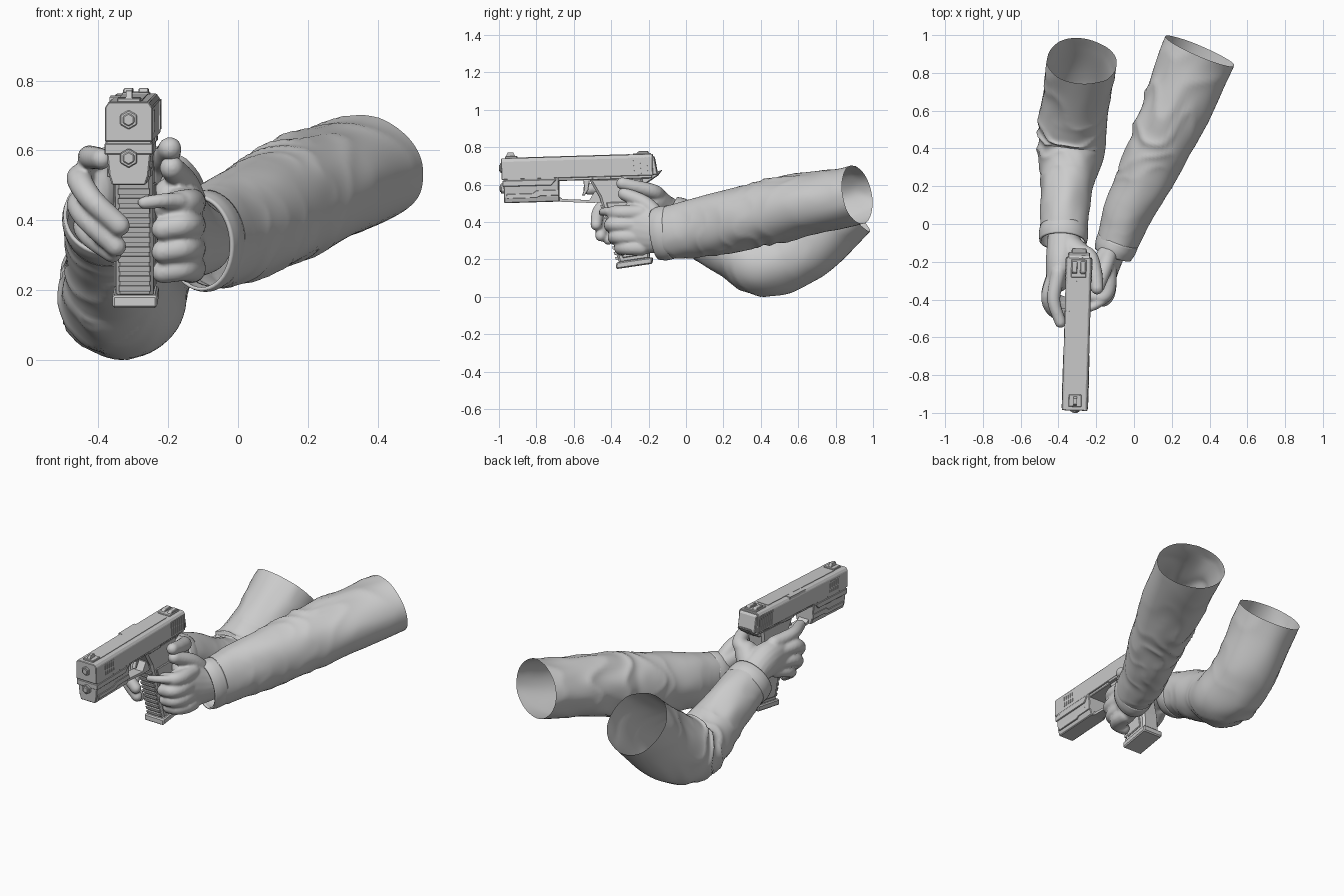
import bpy, bmesh, math
from mathutils import Vector, Matrix, noise

if bpy.data.objects.get("Cube"):
    bpy.data.objects.remove(bpy.data.objects["Cube"])

GREY = (0.6, 0.6, 0.6, 1)
grey = bpy.data.materials.new("plain grey")
grey.use_nodes = True
grey.diffuse_color = GREY
grey.node_tree.nodes["Principled BSDF"].inputs["Base Color"].default_value = GREY

# The pistol is drawn around x = 0, then placed with a slight yaw and pitch
PIVOT = Vector((0, -0.58, 0.65))
AIM = (Matrix.Translation(PIVOT + Vector((-0.302, 0, 0))) @ Matrix.Rotation(-0.028, 4, "Z")
       @ Matrix.Rotation(0.03, 4, "X") @ Matrix.Translation(-PIVOT))


def finish(bm, name, smooth=None):
    bmesh.ops.recalc_face_normals(bm, faces=bm.faces)
    mesh = bpy.data.meshes.new(name)
    bm.to_mesh(mesh)
    bm.free()
    obj = bpy.data.objects.new(name, mesh)
    bpy.context.collection.objects.link(obj)
    mesh.materials.append(grey)
    if smooth:
        bpy.ops.object.select_all(action="DESELECT")
        obj.select_set(True)
        bpy.context.view_layer.objects.active = obj
        bpy.ops.object.shade_smooth_by_angle(angle=math.radians(smooth))
    return obj


def extrude(name, points, vector, bevel=0.0):
    """Solid made by sweeping a flat outline along a vector."""
    bm = bmesh.new()
    face = bm.faces.new([bm.verts.new(p) for p in points])
    new = bmesh.ops.extrude_face_region(bm, geom=[face])["geom"]
    bmesh.ops.translate(bm, vec=vector, verts=[v for v in new if isinstance(v, bmesh.types.BMVert)])
    bm.transform(AIM)
    obj = finish(bm, name)
    if bevel:
        mod = obj.modifiers.new("bevel", "BEVEL")
        mod.width, mod.segments = bevel, 1
    return obj


def side(name, yz, half, bevel=0.0, x=0.0):
    return extrude(name, [(x - half, y, z) for y, z in yz], (2 * half, 0, 0), bevel)


def box(name, y0, y1, z0, z1, half, bevel=0.0, x=0.0):
    return side(name, [(y0, z0), (y1, z0), (y1, z1), (y0, z1)], half, bevel, x)


def section(name, half_xz, y0, y1, bevel=0.0):
    ring = half_xz + [(-x, z) for x, z in reversed(half_xz)]
    return extrude(name, [(x, y0, z) for x, z in ring], (0, y1 - y0, 0), bevel)


def loft(bm, path, rings, segments, fold=None, capped=False):
    """Tube through (x, y, z, side radius, upright radius) points, Catmull-Rom smoothed."""
    p = [Vector(q) for q in path]
    p = [2 * p[0] - p[1]] + p + [2 * p[-1] - p[-2]]
    spans, samples = len(path) - 1, []
    for i in range(rings + 1):
        s = min(i / rings * spans, spans - 1e-6)
        k, u = int(s), s - int(s)
        a, b, c, d = p[k:k + 4]
        pos = 0.5 * (2 * b + (c - a) * u + (2 * a - 5 * b + 4 * c - d) * u * u
                     + (3 * b - a - 3 * c + d) * u ** 3)
        tan = (c - a) + (2 * a - 5 * b + 4 * c - d) * 2 * u + (3 * b - a - 3 * c + d) * 3 * u * u
        samples.append((Vector(pos[:3]), Vector(tan[:3]).normalized(), pos[3], pos[4], i / rings))
    if capped:
        def dome(sample, sign):
            pos, tan, ra, rb, t = sample
            return [(pos + tan * sign * min(ra, rb) * math.sin(g), tan,
                     ra * math.cos(g), rb * math.cos(g), t) for g in (0.4, 0.8, 1.2, 1.5)]
        samples = dome(samples[0], -1)[::-1] + samples + dome(samples[-1], 1)
    loops = []
    for pos, tan, ra, rb, t in samples:
        out = tan.cross(Vector((0, 0, 1))).normalized()
        up = out.cross(tan)
        loop = []
        for j in range(segments):
            g = math.tau * j / segments
            k = 1 + (fold(t, g) if fold else 0)
            loop.append(bm.verts.new(pos + k * (out * ra * math.cos(g) + up * rb * math.sin(g))))
        loops.append(loop)
    for m, n in zip(loops, loops[1:]):
        for j in range(segments):
            h = (j + 1) % segments
            bm.faces.new((m[j], m[h], n[h], n[j]))
    if capped:
        bm.faces.new(loops[0][::-1])
        bm.faces.new(loops[-1])


# Sleeves: open cloth tubes with diagonal folds gathered at the elbow and upper arm
def cloth(seed, centre):
    def fold(t, g):
        drift = noise.noise(Vector((math.cos(g) * 1.3, math.sin(g) * 1.3, t * 6 + seed)))
        gather = 0.45 + math.exp(-((t - centre) / 0.2) ** 2)
        ridge = 1 - 2 * abs(math.sin(22 * t + 1.2 * math.sin(g + seed) + 3.5 * drift)) ** 0.8
        return (0.035 * ridge * gather * (0.55 + 0.45 * math.sin(g + seed * 2 + 4 * t))
                + 0.06 * drift) * min(1, 0.3 + 4 * t)
    return fold


def sleeve(name, path, seed, centre):
    bm = bmesh.new()
    loft(bm, path, 100, 56, cloth(seed, centre))
    finish(bm, name + "_sleeve", 60)
    # turned cuff at the wrist
    a, b = Vector(path[0]), Vector(path[1])
    step = (b - a) * (0.07 / (b - a).to_3d().length)
    bm = bmesh.new()
    cuff = [a - step * 0.15, a + step * 0.4, a + step]
    loft(bm, [(*q[:3], q[3] * k, q[4] * k) for q, k in zip(cuff, (1.0, 1.04, 1.0))], 8, 48)
    obj = finish(bm, name + "_cuff", 60)
    mod = obj.modifiers.new("thickness", "SOLIDIFY")
    mod.thickness = 0.01


sleeve("right", [(-0.375, -0.085, 0.415, 0.125, 0.125), (-0.365, 0.08, 0.345, 0.13, 0.138),
                 (-0.352, 0.25, 0.245, 0.147, 0.152), (-0.335, 0.41, 0.182, 0.183, 0.182),
                 (-0.312, 0.61, 0.265, 0.182, 0.192), (-0.276, 0.86, 0.487, 0.185, 0.187)], 1.3, 0.6)
sleeve("left", [(-0.108, -0.15, 0.335, 0.103, 0.138), (-0.035, 0.05, 0.365, 0.132, 0.155),
                (0.07, 0.27, 0.415, 0.153, 0.172), (0.18, 0.52, 0.47, 0.175, 0.172),
                (0.35, 0.915, 0.545, 0.202, 0.155)], 4.1, 0.7)


# Hands: palm and fingers merged into one smooth skin
def hand(name, palms, fingers):
    bm = bmesh.new()
    for path in palms:
        loft(bm, path, 16, 20, capped=True)
    for r, path in fingers:
        sizes = [r * (1.1 - 0.25 * i / (len(path) - 1)) for i in range(len(path))]
        loft(bm, [(*q, s, s) for q, s in zip(path, sizes)], 16, 14, capped=True)
    obj = finish(bm, name)
    mod = obj.modifiers.new("skin", "REMESH")
    mod.mode, mod.voxel_size, mod.use_smooth_shade = "VOXEL", 0.007, True
    mod = obj.modifiers.new("soften", "SMOOTH")
    mod.factor, mod.iterations = 0.5, 6


hand("right_hand",
     [[(-0.375, 0.0, 0.39, 0.08, 0.08), (-0.37, -0.1, 0.45, 0.09, 0.085),
       (-0.385, -0.2, 0.485, 0.083, 0.1), (-0.405, -0.3, 0.49, 0.062, 0.105)],
      [(-0.36, -0.1, 0.46, 0.065, 0.07), (-0.285, -0.165, 0.52, 0.065, 0.07)]],
     [(0.036, [(-0.4, -0.26, 0.57), (-0.425, -0.4, 0.58), (-0.39, -0.52, 0.575)]),
      (0.037, [(-0.42, -0.27, 0.52), (-0.455, -0.39, 0.52), (-0.42, -0.465, 0.46), (-0.34, -0.48, 0.385)]),
      (0.036, [(-0.42, -0.26, 0.46), (-0.455, -0.37, 0.445), (-0.425, -0.44, 0.395), (-0.35, -0.455, 0.325)]),
      (0.033, [(-0.41, -0.25, 0.41), (-0.44, -0.33, 0.385), (-0.42, -0.39, 0.35), (-0.36, -0.415, 0.305)]),
      (0.04, [(-0.31, -0.14, 0.53), (-0.235, -0.17, 0.56), (-0.205, -0.26, 0.585), (-0.195, -0.34, 0.605)])])
hand("left_hand",
     [[(-0.09, -0.08, 0.34, 0.075, 0.095), (-0.13, -0.18, 0.35, 0.072, 0.12),
       (-0.16, -0.26, 0.365, 0.072, 0.135), (-0.17, -0.34, 0.355, 0.062, 0.13)],
      [(-0.14, -0.16, 0.42, 0.055, 0.06), (-0.195, -0.26, 0.47, 0.05, 0.055)]],
     [(0.04, [(-0.135, -0.24, z), (-0.135, y + 0.05, z), (-0.16, y, z), (-0.215, y, z - 0.01)])
      for y, z in ((-0.385, 0.45), (-0.4, 0.385), (-0.38, 0.32), (-0.345, 0.262))]
     + [(0.042, [(-0.125, -0.14, 0.42), (-0.15, -0.22, 0.5), (-0.19, -0.33, 0.55)]),
        (0.022, [(-0.17, -0.41, 0.455), (-0.22, -0.44, 0.455), (-0.27, -0.45, 0.45)])])

# Slide: chamfered bar with slanted plates, grooves, port and sights
section("slide", [(0.068, 0.637), (0.068, 0.735), (0.057, 0.751)], -0.985, -0.175, 0.003)
side("slide_rear", [(-0.18, 0.64), (-0.15, 0.64), (-0.165, 0.735), (-0.18, 0.745)], 0.058, 0.004)
box("top_plate", -0.9, -0.3, 0.749, 0.754, 0.036)
box("barrel_hood", -0.6, -0.46, 0.715, 0.753, 0.03, x=-0.036)
for i in range(7):
    y = -0.3 + i * 0.018
    side("rear_serration", [(y, 0.65), (y + 0.009, 0.65), (y + 0.003, 0.735), (y - 0.006, 0.735)], 0.0715)
    if i < 5:
        y = -0.9 + i * 0.018
        side("front_serration", [(y, 0.66), (y + 0.009, 0.66), (y + 0.003, 0.725), (y - 0.006, 0.725)], 0.0705)
for x in (-0.022, 0.022):
    side("rear_sight", [(-0.27, 0.745), (-0.19, 0.745), (-0.2, 0.768), (-0.25, 0.768)], 0.014, 0.003, x)
box("rear_sight_base", -0.28, -0.185, 0.74, 0.757, 0.04, 0.003)
side("front_sight", [(-0.965, 0.75), (-0.905, 0.75), (-0.92, 0.782), (-0.95, 0.782)], 0.009)
box("front_sight_base", -0.965, -0.9, 0.745, 0.762, 0.034, 0.003)


# Hexagonal muzzle and guide rod at the front
def hexagon(name, z, r, y0, y1):
    ring = [(r * math.sin(math.tau * i / 6), y0, z + r * math.cos(math.tau * i / 6)) for i in range(6)]
    extrude(name, ring, (0, y1 - y0, 0), 0.003)


for name, z in (("muzzle", 0.7), ("guide_rod", 0.59)):
    hexagon(name + "_rim", z, 0.028, -0.992, -0.96)
    hexagon(name + "_core", z, 0.019, -0.998, -0.96)

# Frame: tapered dust cover with stepped side panels, guard, trigger
section("dust_cover", [(0.048, 0.512), (0.057, 0.54), (0.068, 0.645)], -0.975, -0.68, 0.004)
side("dust_cover_panel", [(-0.98, 0.6), (-0.72, 0.6), (-0.69, 0.632), (-0.98, 0.632)], 0.07, 0.003)
side("lower_rail", [(-0.96, 0.535), (-0.8, 0.535), (-0.78, 0.545), (-0.68, 0.545), (-0.68, 0.575),
                    (-0.8, 0.575), (-0.82, 0.56), (-0.96, 0.56)], 0.063, 0.002)
box("receiver", -0.69, -0.18, 0.622, 0.645, 0.06, 0.004)
side("guard_bottom", [(-0.69, 0.512), (-0.52, 0.5), (-0.45, 0.5), (-0.45, 0.56), (-0.49, 0.56),
                      (-0.52, 0.515), (-0.665, 0.525), (-0.69, 0.545)], 0.032)
side("trigger", [(-0.55, 0.625), (-0.515, 0.625), (-0.525, 0.57), (-0.545, 0.54), (-0.56, 0.54),
                 (-0.545, 0.575)], 0.012, 0.002)
box("slide_stop", -0.5, -0.4, 0.622, 0.64, 0.068, 0.003)
side("beavertail", [(-0.3, 0.58), (-0.22, 0.59), (-0.15, 0.635), (-0.125, 0.665), (-0.16, 0.655),
                    (-0.3, 0.64)], 0.04, 0.005)

# Grip: raked handle, side panels, ribbed front strap and base plate
side("grip", [(-0.52, 0.63), (-0.465, 0.53), (-0.37, 0.17), (-0.205, 0.19), (-0.21, 0.3),
              (-0.25, 0.5), (-0.23, 0.63)], 0.054, 0.012)
side("grip_panel", [(-0.43, 0.5), (-0.35, 0.2), (-0.235, 0.215), (-0.275, 0.5)], 0.06, 0.004)
for i in range(11):
    z = 0.19 + i * 0.028
    y = -0.376 - (z - 0.17) * 0.25
    side("strap_rib", [(y - 0.006, z), (y + 0.03, z + 0.004), (y + 0.026, z + 0.02), (y - 0.01, z + 0.016)], 0.045)
side("base_plate", [(-0.388, 0.142), (-0.195, 0.165), (-0.19, 0.2), (-0.385, 0.178)], 0.064, 0.006)
